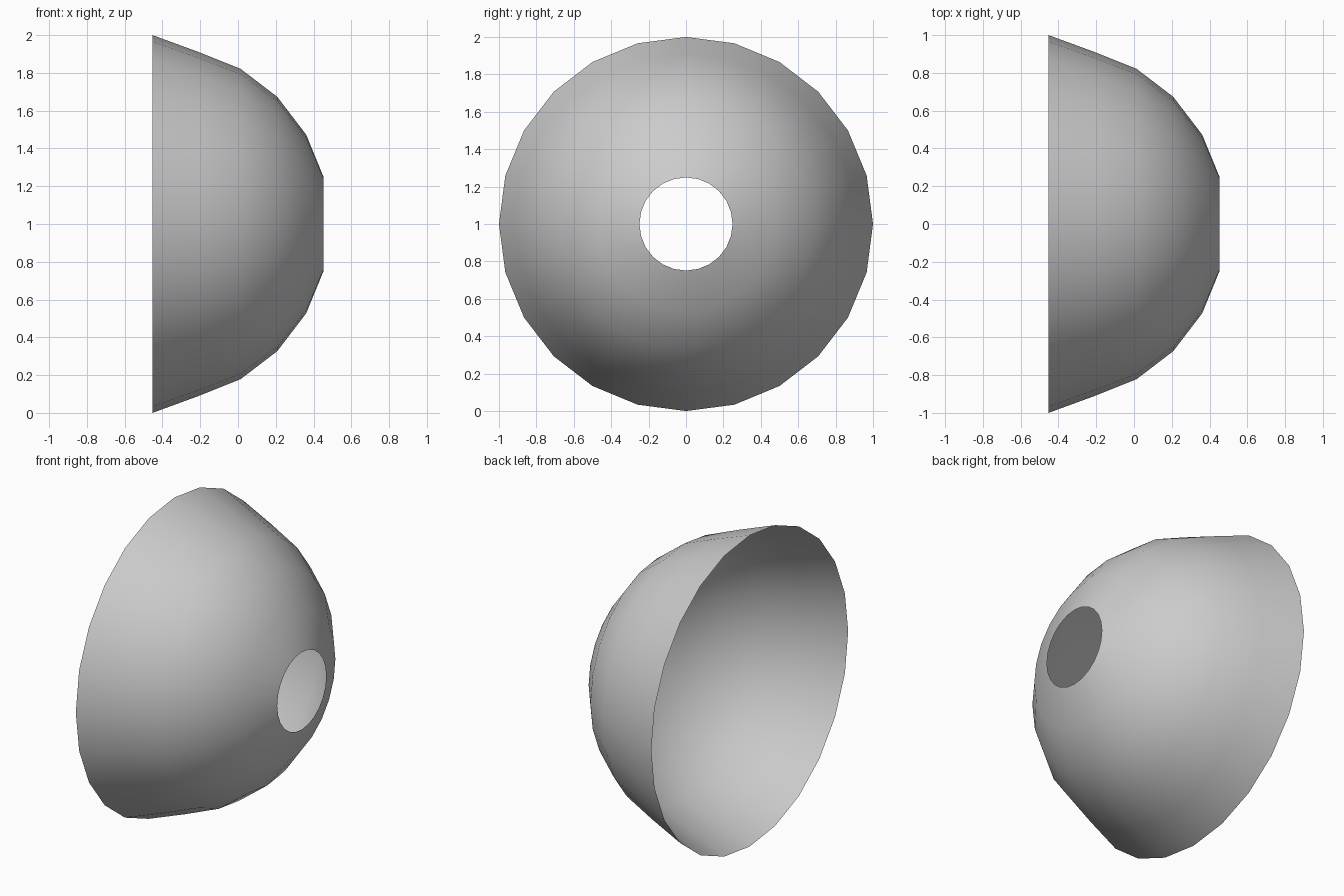
import bpy, bmesh
from math import sin, cos, pi

if "Cube" in bpy.data.objects:
    bpy.data.objects.remove(bpy.data.objects["Cube"])

SIDES = 24
# dome profile: (position along x, radius)
PROFILE = [(-0.453, 1.0), (-0.21, 0.911), (0.013, 0.822),
           (0.208, 0.673), (0.361, 0.473), (0.453, 0.249)]

# open bowl-shaped shell, revolved around the x axis
bm = bmesh.new()
rings = [[bm.verts.new((x, r * cos(2 * pi * i / SIDES), 1 + r * sin(2 * pi * i / SIDES)))
          for i in range(SIDES)] for x, r in PROFILE]
for a, b in zip(rings, rings[1:]):
    for i in range(SIDES):
        j = (i + 1) % SIDES
        face = bm.faces.new((a[i], a[j], b[j], b[i]))
        face.smooth = True
        face.normal_update()
        c = face.calc_center_median()
        if face.normal.y * c.y + face.normal.z * (c.z - 1) < 0:
            face.normal_flip()

mesh = bpy.data.meshes.new("dome_shell")
bm.to_mesh(mesh)
bm.free()
bpy.context.collection.objects.link(bpy.data.objects.new("dome_shell", mesh))
